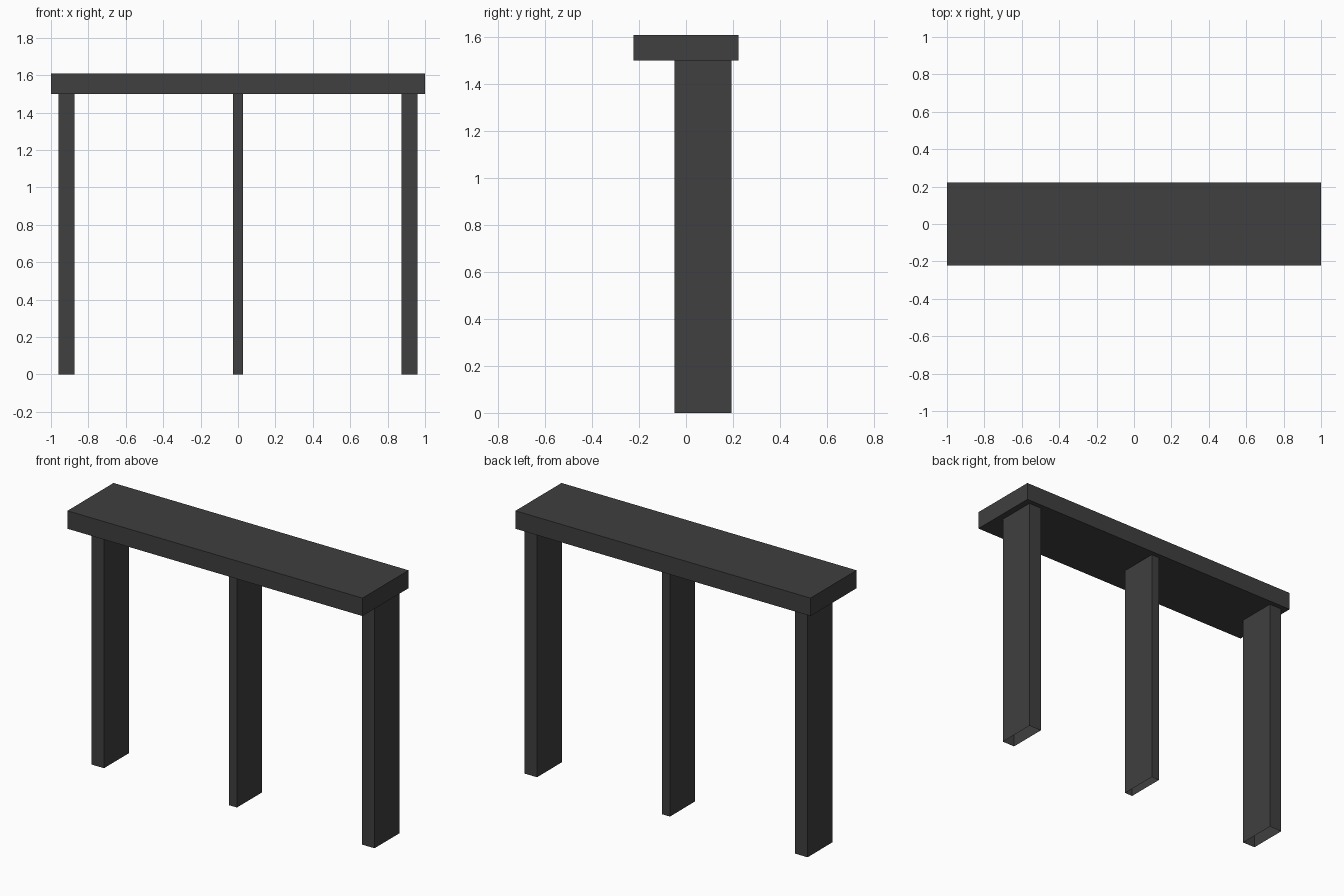
import bpy, bmesh
from mathutils import Vector

if "Cube" in bpy.data.objects:
    bpy.data.objects.remove(bpy.data.objects["Cube"])

mat = bpy.data.materials.new("charcoal")
mat.diffuse_color = (0.05, 0.05, 0.05, 1)
mat.use_nodes = True
mat.node_tree.nodes["Principled BSDF"].inputs["Base Color"].default_value = mat.diffuse_color


def box(name, lo, hi, open_ends=False):
    """Axis-aligned box; open_ends leaves out the top and bottom faces."""
    lo, hi = Vector(lo), Vector(hi)
    bm = bmesh.new()
    bmesh.ops.create_cube(bm, size=1)
    for v in bm.verts:
        v.co = (lo + hi) / 2 + v.co * (hi - lo)
    if open_ends:
        bm.normal_update()
        ends = [f for f in bm.faces if abs(f.normal.z) > 0.5]
        bmesh.ops.delete(bm, geom=ends, context='FACES_ONLY')
    mesh = bpy.data.meshes.new(name)
    bm.to_mesh(mesh)
    bm.free()
    mesh.materials.append(mat)
    obj = bpy.data.objects.new(name, mesh)
    bpy.context.collection.objects.link(obj)
    return obj


# Long top board
box("top_board", (-1, -0.223, 1.5), (1, 0.223, 1.61))

# Three hollow legs, set towards the back, open at the floor
for name, x, half in (("left_leg", -0.917, 0.043),
                      ("middle_leg", 0, 0.027),
                      ("right_leg", 0.917, 0.043)):
    box(name, (x - half, -0.049, 0), (x + half, 0.194, 1.5), open_ends=True)
